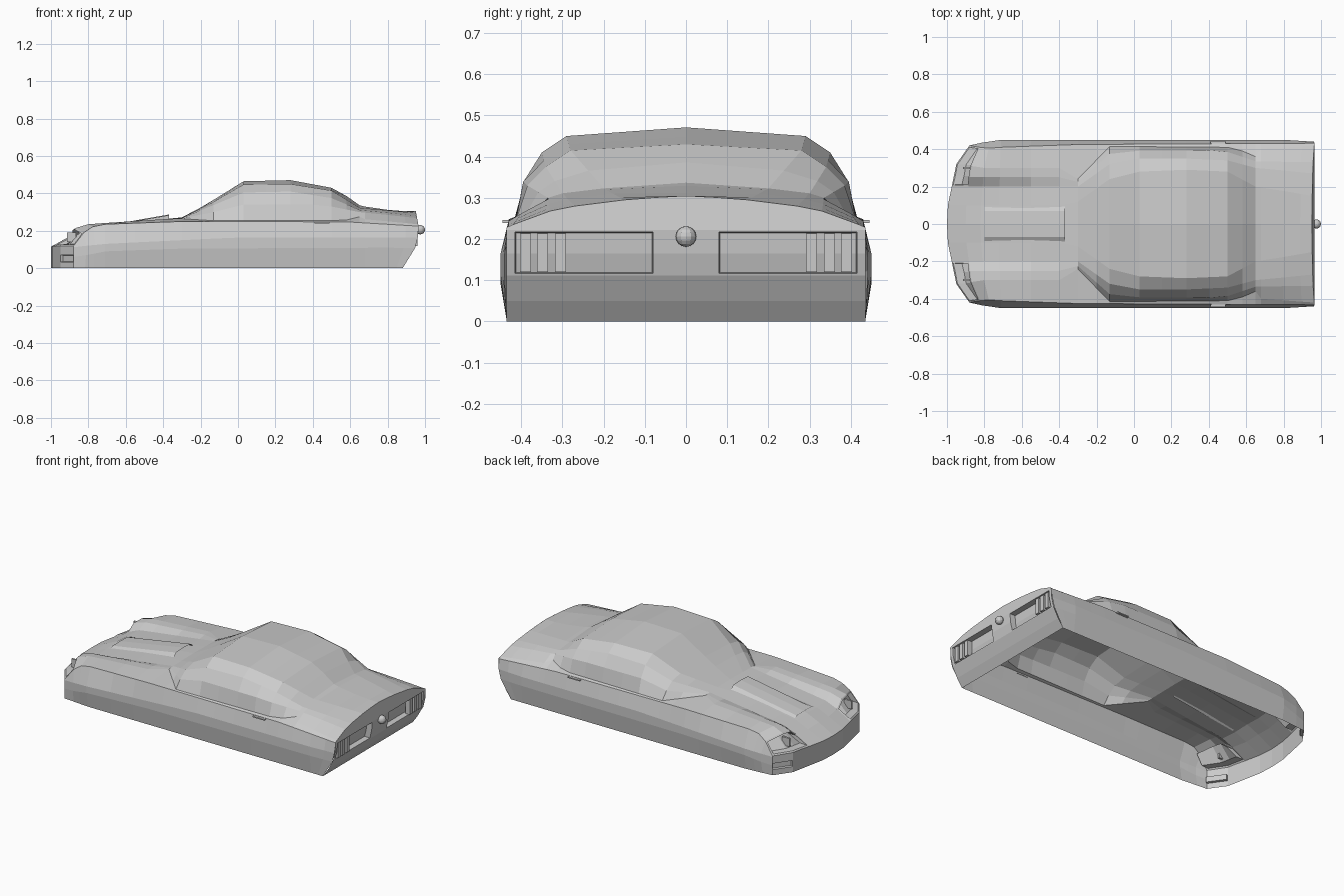
import bpy
import bmesh
from mathutils import Vector

old = bpy.data.objects.get("Cube")
if old:
    bpy.data.objects.remove(old, do_unlink=True)

GREY = (0.6, 0.6, 0.6, 1)
paint = bpy.data.materials.new("plain grey")
paint.use_nodes = True
paint.diffuse_color = GREY
bsdf = next(n for n in paint.node_tree.nodes if n.type == "BSDF_PRINCIPLED")
bsdf.inputs["Base Color"].default_value = GREY
bsdf.inputs["Roughness"].default_value = 0.6


def sample(line, x):
    """Piecewise linear lookup; returns everything after the first column."""
    if x <= line[0][0]:
        return line[0][1:]
    for a, b in zip(line, line[1:]):
        if x <= b[0]:
            t = (x - a[0]) / (b[0] - a[0])
            return tuple(p + (q - p) * t for p, q in zip(a[1:], b[1:]))
    return line[-1][1:]


def finish(name, bm, mirror=True):
    bmesh.ops.recalc_face_normals(bm, faces=bm.faces)
    mesh = bpy.data.meshes.new(name)
    bm.to_mesh(mesh)
    bm.free()
    mesh.materials.append(paint)
    obj = bpy.data.objects.new(name, mesh)
    bpy.context.collection.objects.link(obj)
    if mirror:
        mod = obj.modifiers.new("mirror", "MIRROR")
        mod.use_axis = (False, True, False)
        mod.use_clip = True


def grid(bm, rows):
    """Skin a grid of vertices; returns faces as a list per row."""
    return [[bm.faces.new((a[i], a[i + 1], b[i + 1], b[i])) for i in range(len(a) - 1)]
            for a, b in zip(rows, rows[1:])]


def recess(bm, faces, rim, offset):
    """Inset a rim, then a thin second ring that becomes the pocket wall."""
    bm.normal_update()
    for thickness in (rim, .002):
        bmesh.ops.inset_region(bm, faces=faces, thickness=thickness, use_even_offset=True)
    verts = list({v for f in faces for v in f.verts})
    bmesh.ops.translate(bm, verts=verts, vec=offset)


def box(name, centre, size):
    bm = bmesh.new()
    bmesh.ops.create_cube(bm, size=1)
    for v in bm.verts:
        v.co = Vector(c * s for c, s in zip(v.co, size)) + Vector(centre)
    finish(name, bm)


# Long lines of the shell, each as (station, half width, height)
sill = [(-1, .42, 0), (-.72, .435, 0), (.97, .435, 0)]
low_side = [(-1, .42, .06), (-.9, .435, .07), (-.72, .45, .09), (-.3, .45, .105), (.8, .45, .11), (.97, .44, .108)]
mid_side = [(-1, .42, .112), (-.9, .435, .12), (-.72, .45, .13), (-.3, .45, .15), (0, .45, .165), (.8, .45, .165), (.97, .44, .165)]
belt = [(-1, .42, .118), (-.9, .41, .19), (-.82, .405, .222), (-.72, .41, .235), (-.3, .425, .25), (.58, .43, .248), (.97, .432, .225)]
base = [(-1, .32, .12), (-.9, .31, .215), (-.82, .3, .235), (-.4, .3, .262), (-.3, .24, .265), (-.13, .415, .254),
        (.5, .41, .255), (.58, .39, .258), (.65, .36, .275), (.68, .4, .262), (.97, .42, .235)]
flank = [(-1, .26, .12), (-.9, .25, .21), (-.82, .25, .23), (-.4, .25, .262), (-.3, .225, .267), (-.13, .375, .3),
         (.03, .392, .34), (.4, .395, .34), (.5, .385, .33), (.65, .335, .3), (.97, .33, .268)]
rail = [(-1, .2, .118), (-.9, .2, .17), (-.82, .2, .2), (-.4, .2, .255), (-.3, .2, .269), (-.13, .32, .338),
        (.03, .35, .405), (.28, .35, .41), (.5, .34, .375), (.65, .3, .311), (.97, .27, .28)]
crown = [(-1, .1, .117), (-.9, .1, .165), (-.82, .1, .2), (-.4, .1, .26), (-.3, .12, .27), (-.13, .24, .355),
         (.03, .28, .448), (.28, .29, .45), (.5, .28, .415), (.65, .2, .323), (.97, .15, .295)]
spine = [(-1, 0, .115), (-.9, 0, .17), (-.82, 0, .205), (-.4, 0, .262), (-.3, 0, .272), (-.18, 0, .335),
         (.03, 0, .465), (.28, 0, .471), (.5, 0, .43), (.6, 0, .375), (.655, 0, .333), (.85, 0, .305), (.97, 0, .305)]
lines = [sill, low_side, mid_side, belt, base, flank, rail, crown, spine]
stations = [-1, -.9, -.82, -.72, -.55, -.4, -.3, -.2, -.13, .03, .15, .28, .4, .5, .58, .65, .68, .8, .9, .97]

# Rounded nose in plan and curved tail in profile
nose_plan = [(0, 0), (.1, .005), (.32, .05), (.42, .12), (.46, .15)]
tail_curve = [(0, -.09), (.05, -.055), (.1, -.025), (.2, 0), (.31, -.02)]


def place(x, y, z):
    nose = max(0, (-.7 - x) / .3)
    tail = max(0, (x - .8) / .17)
    return (x + nose * sample(nose_plan, y)[0] + tail * sample(tail_curve, z)[0], y, z)


# Body shell with cabin, open underneath
bm = bmesh.new()
rows = []
for x in stations:
    rows.append([bm.verts.new(place(x, *sample(line, x))) for line in lines])
skin = grid(bm, rows)

# Front bumper skirt hanging below the nose edge
skirt = [rows[0][3:]]
for z in (.075, .03, 0):
    skirt.append([bm.verts.new((v.co.x, v.co.y, z)) for v in rows[0][3:]])
bumper = grid(bm, skirt)

# Tail panel
outline = [(.436, .228)] + [sample(line, .97) for line in lines[4:7]]
outline += [(.15, .295), (.075, .301), (0, .305)]
columns = []
for y, top in outline:
    zs = (0, .05, .112, .165, .222, top)
    columns.append([bm.verts.new(place(.97, y, z)) for z in zs])
panel = grid(bm, columns)

# Sunken headlights, indicators and tail lamps
bmesh.ops.recalc_face_normals(bm, faces=bm.faces)
recess(bm, skin[0][3:6], .01, (.045, 0, 0))
recess(bm, [bumper[1][0]], .004, (.012, -.008, 0))
lamp = [f for column in panel[1:5] for f in column[2:4]]
recess(bm, lamp, .005, (-.035, 0, 0))
finish("body_shell", bm)

# Tail lamp bars
for i, y in enumerate((.305, .348, .39)):
    box(f"tail_lamp_bar_{i + 1}", (.945, y, .167), (.03, .027, .094))

# Door handles and headlight dividers
box("door_handle", (.45, .437, .243), (.08, .016, .007))
box("headlight_divider", (-.89, .3, .165), (.05, .012, .05))

# Hood scoop: a wedge opening towards the windscreen
bm = bmesh.new()
scoop = [[(-.8, 0, .212), (-.8, .07, .21), (-.8, .1, .2)],
         [(-.37, 0, .287), (-.37, .07, .283), (-.37, .1, .258)]]
grid(bm, [[bm.verts.new(p) for p in row] for row in scoop])
finish("hood_scoop", bm)

# Filler cap
bm = bmesh.new()
bmesh.ops.create_uvsphere(bm, u_segments=12, v_segments=8, radius=.025)
bmesh.ops.translate(bm, verts=bm.verts, vec=(.975, 0, .206))
finish("filler_cap", bm, mirror=False)
